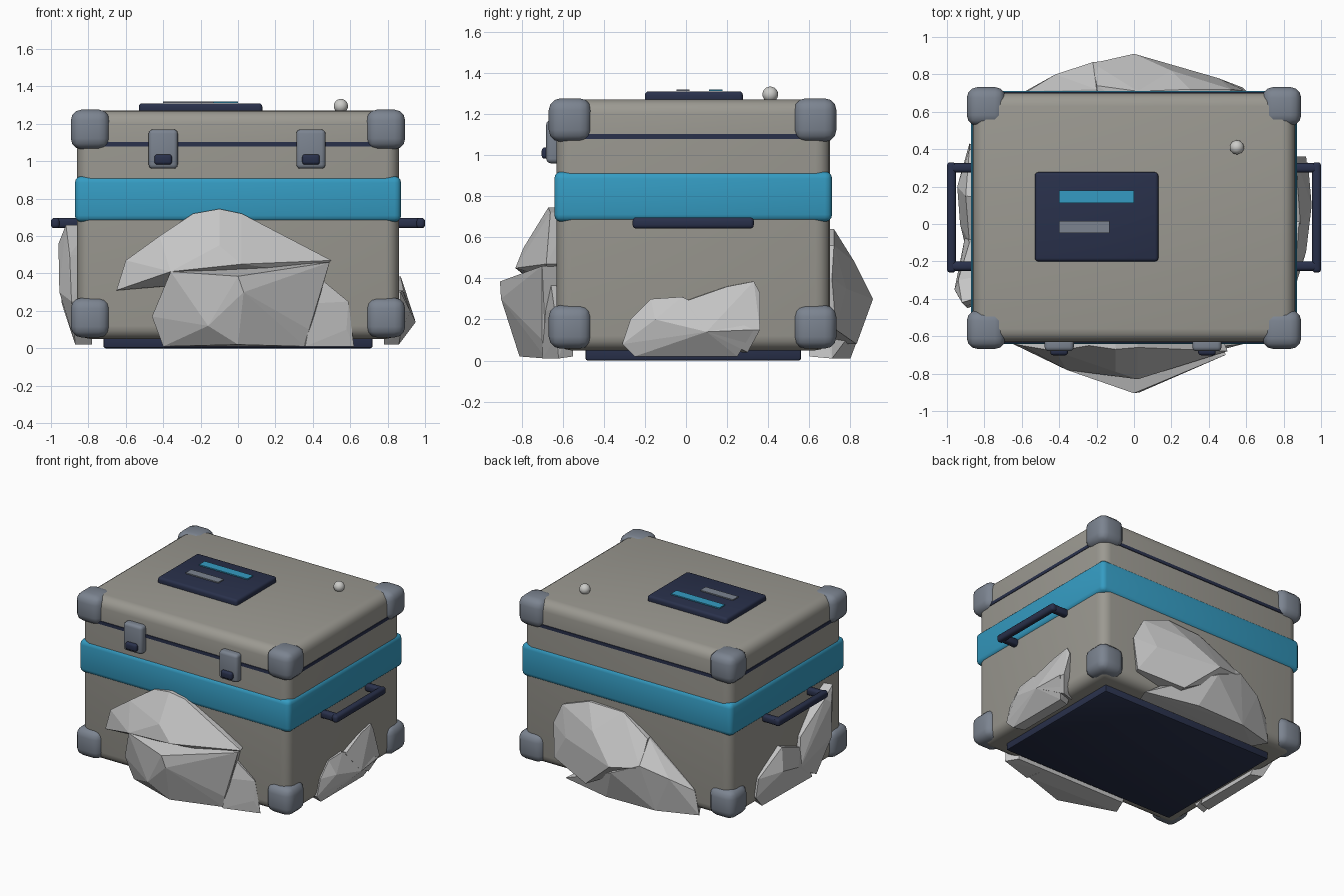
import bpy
import bmesh
from mathutils import Vector

if "Cube" in bpy.data.objects:
    bpy.data.objects.remove(bpy.data.objects["Cube"])


def material(name, rgb):
    mat = bpy.data.materials.new(name)
    mat.use_nodes = True
    colour = (*rgb, 1)
    mat.diffuse_color = colour
    mat.node_tree.nodes["Principled BSDF"].inputs["Base Color"].default_value = colour
    return mat


STONE_GREY = material("warm grey shell", (.33, .32, .285))
NAVY = material("dark navy", (.022, .03, .07))
TEAL = material("teal blue", (.035, .33, .54))
STEEL = material("blue grey guard", (.2, .23, .28))
ROCK = material("pale rock", (.56, .56, .56))
KNOB = material("light knob", (.6, .6, .58))

CENTRE_Y = .035  # the case sits slightly behind the origin


def finish(name, bm, mat, smooth=True):
    """Turn a bmesh into an object with one material."""
    bmesh.ops.recalc_face_normals(bm, faces=bm.faces)
    mesh = bpy.data.meshes.new(name)
    bm.to_mesh(mesh)
    bm.free()
    mesh.materials.append(mat)
    obj = bpy.data.objects.new(name, mesh)
    bpy.context.collection.objects.link(obj)
    if smooth:
        bpy.ops.object.select_all(action="DESELECT")
        obj.select_set(True)
        bpy.context.view_layer.objects.active = obj
        bpy.ops.object.shade_smooth_by_angle(angle=.7)
    return obj


def box(name, low, high, mat, bevel=0, segments=3, keep=lambda edge: True):
    """Box between two corners, with its kept edges rounded."""
    bm = bmesh.new()
    bmesh.ops.create_cube(bm, size=1)
    low, high = Vector(low), Vector(high)
    for v in bm.verts:
        v.co = (low + high) / 2 + v.co * (high - low)
    if bevel:
        edges = [e for e in bm.edges if keep(e)]
        bmesh.ops.bevel(bm, geom=edges, offset=bevel, segments=segments,
                        profile=.5, affect="EDGES", clamp_overlap=True)
    return finish(name, bm, mat)


def slab(name, half_x, half_y, bottom, top, mat, **options):
    """Box centred on the case."""
    return box(name, (-half_x, CENTRE_Y - half_y, bottom),
               (half_x, CENTRE_Y + half_y, top), mat, **options)


def rock(name, place, points, depth):
    """Faceted stone: hull of outer points pushed back into the case."""
    bm = bmesh.new()
    for u, z, d in points:
        bm.verts.new(place(u, d, z))
        bm.verts.new(place(u * .9, depth, max(z, .02)))
    hull = bmesh.ops.convex_hull(bm, input=bm.verts)
    inner = {g for g in hull["geom_interior"] + hull["geom_unused"]
             if isinstance(g, bmesh.types.BMVert)}
    bmesh.ops.delete(bm, geom=list(inner), context="VERTS")
    bmesh.ops.dissolve_limit(bm, angle_limit=.03, verts=bm.verts, edges=bm.edges)
    finish(name, bm, ROCK, smooth=False)


# Case: lower body, lid, seam, coloured band and foot
SEAM = 1.09
slab("lower_body", .86, .665, .05, SEAM, STONE_GREY, bevel=.07, segments=4,
     keep=lambda e: min(v.co.z for v in e.verts) < .5)
slab("lid", .86, .665, SEAM, 1.27, STONE_GREY, bevel=.07, segments=4,
     keep=lambda e: max(v.co.z for v in e.verts) > 1.2)
slab("seam", .864, .67, 1.078, 1.102, NAVY, bevel=.07,
     keep=lambda e: abs(e.verts[0].co.z - e.verts[1].co.z) > .01)
slab("band", .872, .676, .675, .92, TEAL, bevel=.035)
slab("foot", .72, .525, 0, .08, NAVY, bevel=.012, segments=2)

# Corner guards
for x_name, x in (("left", .79), ("right", -.79)):
    for y_name, y in (("front", -.564), ("back", .628)):
        for z_name, z in (("lower", .164), ("upper", 1.17)):
            c, r = Vector((x, y, z)), Vector((.104, .104, .106))
            box(f"{z_name}_{y_name}_{x_name}_guard", c - r, c + r, STEEL, bevel=.058)

# Front latches with buttons
for side, x in (("right", -.4), ("left", .39)):
    box(f"{side}_latch", (x - .078, -.68, .96), (x + .078, -.6, 1.17), STEEL, bevel=.022)
    box(f"{side}_latch_button", (x - .047, -.702, .982), (x + .047, -.66, 1.037),
        NAVY, bevel=.015)

# Side handles: two arms and a grip
for side, s in (("left", 1), ("right", -1)):
    def part(label, x0, x1, y0, y1):
        box(f"{side}_handle_{label}", (min(s * x0, s * x1), y0, .642),
            (max(s * x0, s * x1), y1, .697), NAVY, bevel=.018)
    part("grip", .953, 1, -.26, .33)
    part("front_arm", .84, .985, -.25, -.2)
    part("back_arm", .84, .985, .275, .325)

# Lid plate with two stripes, and a knob
box("lid_panel", (-.53, -.2, 1.25), (.13, .277, 1.31), NAVY, bevel=.018)
box("teal_stripe", (-.4, .112, 1.311), (0, .178, 1.319), TEAL)
box("grey_stripe", (-.4, -.047, 1.311), (-.13, .017, 1.319), STEEL)
bm = bmesh.new()
bmesh.ops.create_uvsphere(bm, u_segments=20, v_segments=12, radius=.038)
bmesh.ops.translate(bm, verts=bm.verts, vec=(.55, .41, 1.295))
finish("knob", bm, KNOB)


# Stones leaning on each side: points are (along, height, outward)
def front(u, d, z):
    return (u, -d, z)


def back(u, d, z):
    return (u, d, z)


def left(u, d, z):
    return (d, u, z)


def right(u, d, z):
    return (-d, u, z)


rock("front_rock_top", front, [
    (-.65, .31, .64), (-.6, .47, .65), (-.42, .6, .68), (-.24, .72, .65),
    (-.1, .745, .67), (.02, .72, .66), (.28, .55, .67), (.5, .47, .68),
    (-.36, .41, .78), (-.1, .55, .79), (.02, .45, .83), (.4, .4, .66)], .55)
rock("front_rock_base", front, [
    (-.36, .41, .78), (0, .385, .905), (.03, .3, .9), (.49, .46, .7),
    (.38, .1, .7), (-.46, .17, .68), (-.16, .12, .84), (0, .02, .81),
    (.36, .01, .68), (-.4, .01, .66)], .55)
rock("front_rock_chip", front, [
    (.42, .39, .66), (.59, .25, .64), (.4, .24, .69), (.58, .1, .64),
    (.62, .01, .62), (.36, .01, .7)], .55)

rock("back_rock_top", back, [
    (.6, .4, .71), (.52, .56, .72), (.3, .64, .72), (.02, .63, .71),
    (-.2, .5, .74), (.2, .48, .82), (.45, .35, .78), (0, .3, .91),
    (-.22, .33, .86), (.58, .15, .73), (.25, .08, .83)], .6)
rock("back_rock_base", back, [
    (-.2, .5, .72), (-.22, .35, .865), (0, .25, .89), (-.42, .28, .8),
    (-.57, .2, .71), (-.6, .02, .7), (-.3, .01, .79), (.1, .01, .8),
    (.5, .01, .71)], .6)

rock("left_rock", left, [
    (-.31, .08, .87), (-.27, .2, .87), (-.17, .3, .87), (-.02, .31, .88),
    (-.15, .2, .92), (.1, .14, .95), (.33, .15, .93), (.25, .02, .86),
    (-.25, .02, .86)], .78)
rock("left_rock_peak", left, [
    (.0, .29, .89), (.2, .36, .875), (.33, .385, .87), (.36, .33, .87),
    (.36, .15, .92), (.1, .14, .95), (.3, .04, .87)], .78)

rock("right_rock_peak", right, [
    (-.42, .66, .92), (-.3, .6, .94), (-.44, .5, .9), (-.35, .56, .96),
    (-.36, .3, .955), (-.45, .25, .89), (-.1, .38, .88), (-.05, .15, .9),
    (-.3, .02, .87)], .78)
rock("right_rock_base", right, [
    (.15, .4, .9), (.2, .25, .945), (0, .2, .93), (.4, .25, .88),
    (.43, .12, .88), (.33, .02, .86), (-.25, .02, .87), (-.1, .3, .88)], .78)
